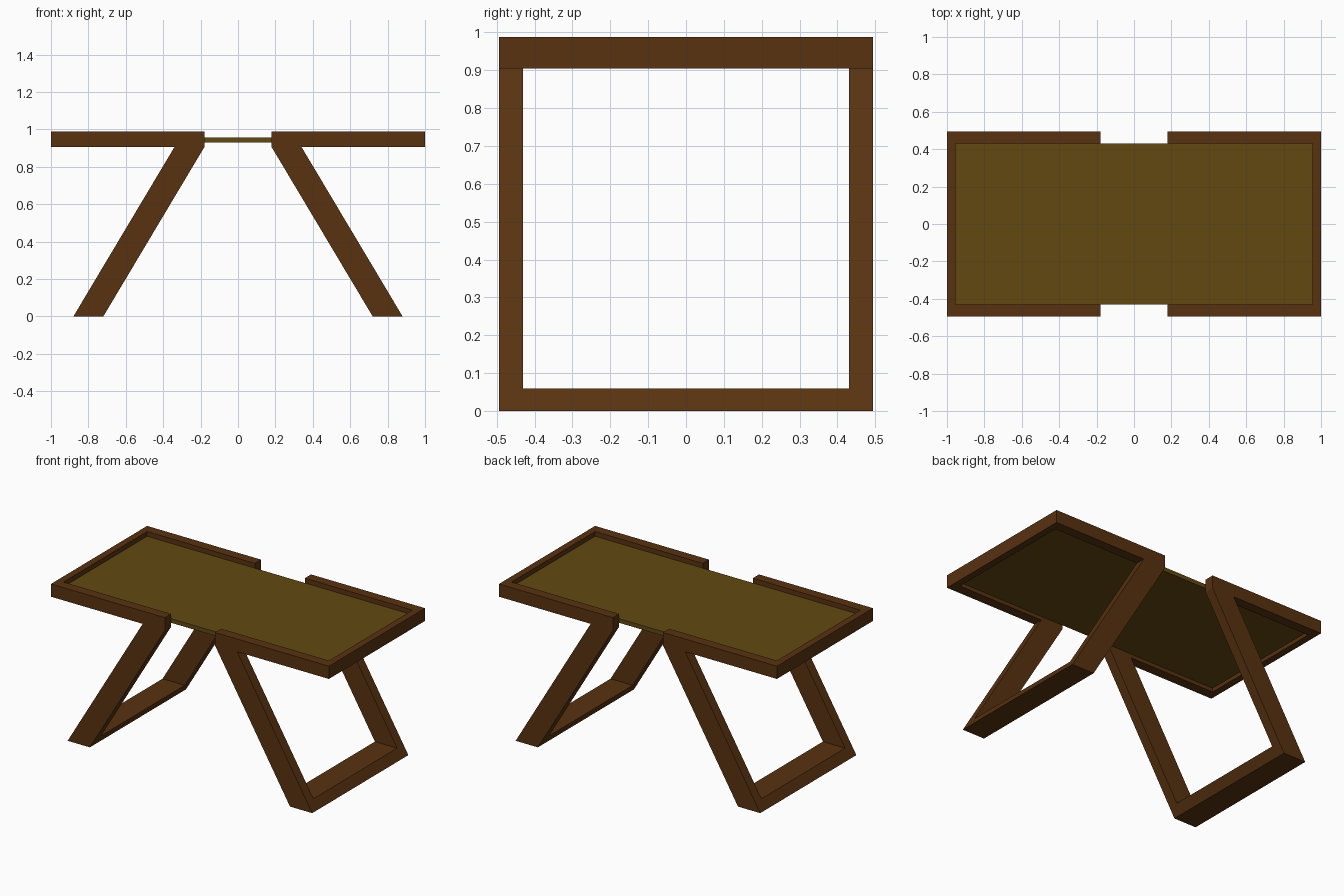
import bpy
import bmesh
from mathutils import Vector

if "Cube" in bpy.data.objects:
    bpy.data.objects.remove(bpy.data.objects["Cube"])

H, RAIL_Z = 0.988, 0.905      # table height, underside of the rails
Y_OUT, Y_IN = 0.494, 0.43     # outer and inner sides of the frame
SLOPE = 0.54 / RAIL_Z         # sideways run of the splayed legs


def material(name, rgb):
    m = bpy.data.materials.new(name)
    m.diffuse_color = (*rgb, 1)
    m.use_nodes = True
    m.node_tree.nodes["Principled BSDF"].inputs["Base Color"].default_value = m.diffuse_color
    return m


wood = material("dark brown wood", (0.098, 0.032, 0.0055))
olive = material("olive top", (0.122, 0.066, 0.0056))


def prism(name, outline, offset, mat, mirror=False):
    """Extrude a planar outline by an offset, optionally mirrored across x."""
    bm = bmesh.new()
    face = bm.faces.new([bm.verts.new(p) for p in outline])
    ext = bmesh.ops.extrude_face_region(bm, geom=[face], use_keep_orig=True)
    moved = [v for v in ext["geom"] if isinstance(v, bmesh.types.BMVert)]
    bmesh.ops.translate(bm, verts=moved, vec=Vector(offset))
    bmesh.ops.recalc_face_normals(bm, faces=bm.faces)
    me = bpy.data.meshes.new(name)
    bm.to_mesh(me)
    bm.free()
    me.materials.append(mat)
    ob = bpy.data.objects.new(name, me)
    bpy.context.collection.objects.link(ob)
    if mirror:
        mod = ob.modifiers.new("Mirror", "MIRROR")
        mod.use_mirror_merge = False
    return ob


# U-shaped rim round each end of the table top
rim = [(0.18, -Y_OUT), (1, -Y_OUT), (1, Y_OUT), (0.18, Y_OUT),
       (0.18, Y_IN), (0.955, Y_IN), (0.955, -Y_IN), (0.18, -Y_IN)]
prism("top_rim", [(x, y, RAIL_Z) for x, y in rim], (0, 0, H - RAIL_Z), wood, True)

# Splayed U-shaped leg frames, joined by a foot bar
legs = [(-Y_OUT, RAIL_Z), (-Y_OUT, 0), (Y_OUT, 0), (Y_OUT, RAIL_Z),
        (Y_IN, RAIL_Z), (Y_IN, 0.06), (-Y_IN, 0.06), (-Y_IN, RAIL_Z)]
prism("leg_frame", [(0.18 + SLOPE * (RAIL_Z - z), y, z) for y, z in legs],
      (0.16, 0, 0), wood, True)

# Thin table top held inside the rims
prism("table_top", [(x, y, 0.93) for x, y in
                    [(-0.955, -Y_IN), (0.955, -Y_IN), (0.955, Y_IN), (-0.955, Y_IN)]],
      (0, 0, 0.027), olive)
